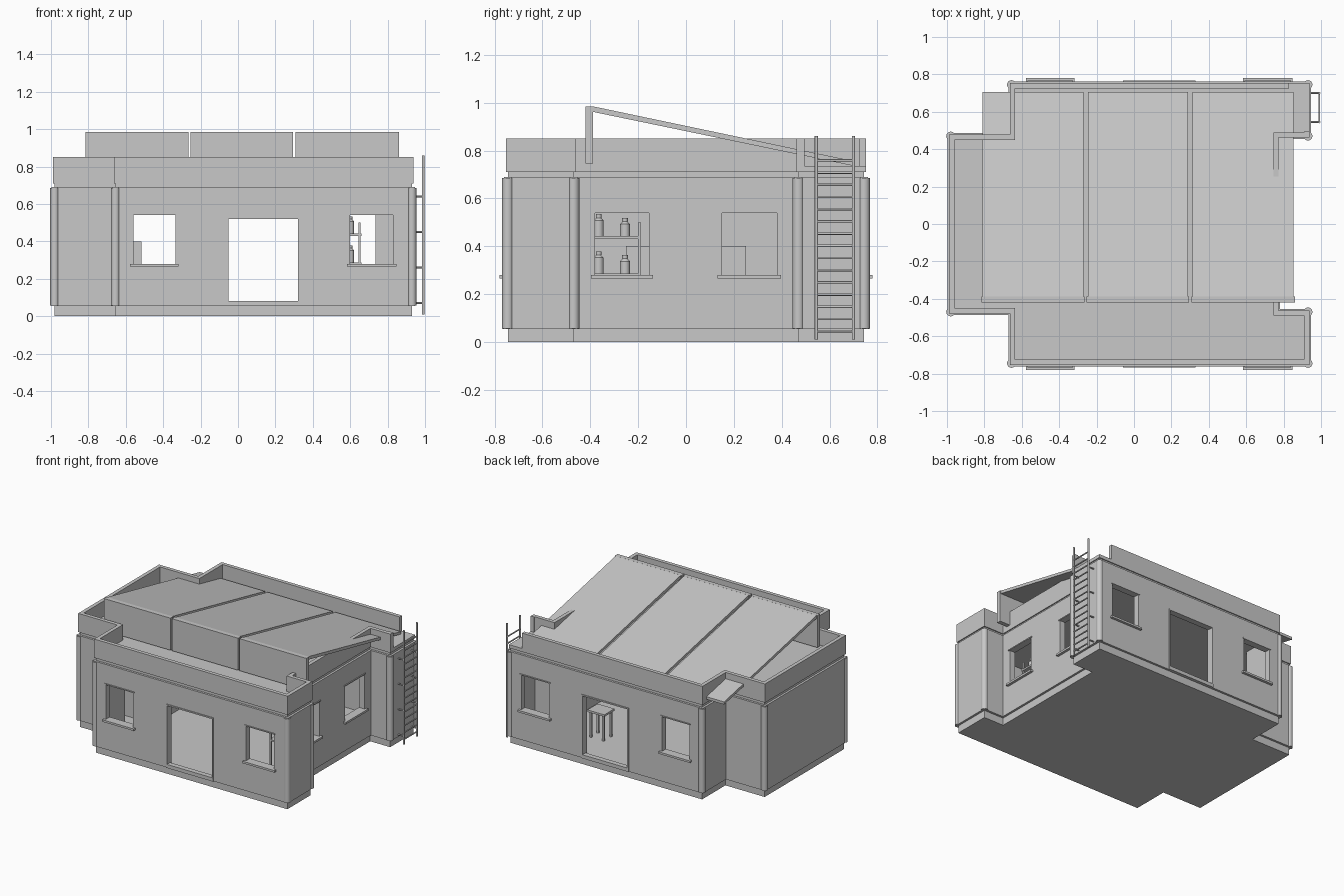
import bpy, bmesh, math
from mathutils import Vector

cube = bpy.data.objects.get("Cube")
if cube:
    bpy.data.objects.remove(cube, do_unlink=True)

grey = bpy.data.materials.new("plain grey")
grey.use_nodes = True
grey.diffuse_color = (0.58, 0.58, 0.58, 1)
grey.node_tree.nodes["Principled BSDF"].inputs["Base Color"].default_value = (0.58, 0.58, 0.58, 1)

# Footprint, counter-clockwise, with a left wing and a recess on the other side
HALF = [(-0.98, -0.47), (-0.655, -0.47), (-0.655, -0.745),
        (0.93, -0.745), (0.93, -0.47), (0.765, -0.47)]
FOOT = [Vector(p) for p in HALF + [(x, -y) for x, y in reversed(HALF)]]


def make(name, bm):
    bmesh.ops.recalc_face_normals(bm, faces=bm.faces)
    mesh = bpy.data.meshes.new(name)
    bm.to_mesh(mesh)
    bm.free()
    mesh.materials.append(grey)
    ob = bpy.data.objects.new(name, mesh)
    bpy.context.collection.objects.link(ob)
    return ob


def add_box(bm, x0, x1, y0, y1, z0, z1):
    v = [bm.verts.new((x, y, z)) for z in (z0, z1)
         for x, y in ((x0, y0), (x1, y0), (x1, y1), (x0, y1))]
    bm.faces.new(v[:4])
    bm.faces.new(v[4:])
    for i in range(4):
        j = (i + 1) % 4
        bm.faces.new((v[i], v[j], v[j + 4], v[i + 4]))


def boxes(name, items):
    bm = bmesh.new()
    for item in items:
        add_box(bm, *item)
    return make(name, bm)


def corners():
    for i, p in enumerate(FOOT):
        a = (p - FOOT[i - 1]).normalized()
        b = (FOOT[(i + 1) % len(FOOT)] - p).normalized()
        normal = Vector((a.y, -a.x)) + Vector((b.y, -b.x))
        yield p, normal, a.x * b.y - a.y * b.x > 0


def outline(d):
    return [p + n * d for p, n, convex in corners()]


def slab(name, d, z0, z1):
    bm = bmesh.new()
    low, high = [[bm.verts.new((p.x, p.y, z)) for p in outline(d)] for z in (z0, z1)]
    bm.faces.new(low)
    bm.faces.new(high)
    for i in range(len(low)):
        bm.faces.new((low[i - 1], low[i], high[i], high[i - 1]))
    return make(name, bm)


def ring(name, outer, inner, z0, z1):
    bm = bmesh.new()
    loops = [[bm.verts.new((p.x, p.y, z)) for p in outline(d)]
             for d, z in ((outer, z0), (outer, z1), (inner, z1), (inner, z0))]
    for k in range(4):
        a, b = loops[k - 1], loops[k]
        for i in range(len(a)):
            bm.faces.new((a[i - 1], a[i], b[i], b[i - 1]))
    return make(name, bm)


def cut(ob, items):
    cutter = boxes("opening_cutter", items)
    cutter.hide_render = True
    mod = ob.modifiers.new("openings", "BOOLEAN")
    mod.object, mod.operation, mod.solver = cutter, "DIFFERENCE", "EXACT"
    deps = bpy.context.evaluated_depsgraph_get()
    mesh = bpy.data.meshes.new_from_object(ob.evaluated_get(deps))
    ob.modifiers.clear()
    ob.data = mesh
    bpy.data.objects.remove(cutter, do_unlink=True)


def add_rod(bm, start, end, r0, r1=None, sides=10):
    a, b = Vector(start), Vector(end)
    r1 = r0 if r1 is None else r1
    made = bmesh.ops.create_cone(bm, cap_ends=True, segments=sides, radius1=r0,
                                 radius2=r1, depth=(b - a).length)["verts"]
    turn = (b - a).to_track_quat("Z", "Y")
    for v in made:
        v.co = turn @ v.co + (a + b) / 2


def smooth(ob):
    bpy.ops.object.select_all(action="DESELECT")
    ob.select_set(True)
    bpy.context.view_layer.objects.active = ob
    bpy.ops.object.shade_smooth_by_angle(angle=math.radians(40))


# Shell: base, walls, roof and parapet
slab("base", 0, 0, 0.06)
walls = ring("walls", 0.016, -0.03, 0.055, 0.69)
slab("roof", 0, 0.685, 0.735)
parapet = ring("parapet", 0.008, -0.02, 0.71, 0.85)

WINDOWS = [(-0.56, -0.335), (0.60, 0.83)]
SIDE_WINDOWS = [(-0.38, -0.155), (0.15, 0.38)]
DOOR = (-0.05, 0.32)
Z0, Z1 = 0.28, 0.54
# Separate short cutters for the front, back and recess walls
cut(walls, [(a, b, y, y + 0.2, z0, z1) for y in (-0.85, 0.65)
            for a, b, z0, z1 in [(*w, Z0, Z1) for w in WINDOWS] + [(*DOOR, 0.065, 0.525)]]
    + [(0.70, 0.85, a, b, Z0, Z1) for a, b in SIDE_WINDOWS])
# Roof access gap beside the ladder
cut(parapet, [(0.83, 1, 0.495, 1, 0.735, 1)])

# Rounded corner trims
bm = bmesh.new()
for p, n, convex in corners():
    if convex:
        add_rod(bm, (p.x, p.y, 0.057), (p.x, p.y, 0.685), 0.024, sides=16)
smooth(make("corner_trims", bm))

# Window sills, lintels and door frames
sills, lintels, frames = [], [], []
for s in (-1, 1):
    def facing(a, b, depth, z0, z1):
        y0, y1 = sorted((s * 0.73, s * depth))
        return (a, b, y0, y1, z0, z1)
    for a, b in WINDOWS:
        sills.append(facing(a - 0.018, b + 0.018, 0.78, 0.265, Z0))
        lintels.append(facing(a - 0.01, b + 0.01, 0.766, Z1, 0.548))
    a, b = DOOR
    frames.append(facing(a - 0.01, b + 0.01, 0.768, 0.055, 0.082))
    frames.append(facing(a - 0.01, b + 0.01, 0.767, 0.52, 0.53))
    frames.append(facing(a - 0.01, a, 0.767, 0.06, 0.53))
    frames.append(facing(b, b + 0.01, 0.767, 0.06, 0.53))
for a, b in SIDE_WINDOWS:
    sills.append((0.74, 0.80, a - 0.018, b + 0.018, 0.265, Z0))
    lintels.append((0.74, 0.787, a - 0.01, b + 0.01, Z1, 0.548))
boxes("window_sills", sills)
boxes("window_lintels", lintels)
boxes("door_frames", frames)

# Sloping roof panels, each with a slightly wider upright front plate
SLOPE = [(-0.39, 0.962), (0.705, 0.735), (0.705, 0.755), (-0.39, 0.985)]
PANELS = [(-0.815, -0.265), (-0.253, 0.295), (0.308, 0.86)]
bm = bmesh.new()
for x0, x1 in PANELS:
    left, right = [[bm.verts.new((x, y, z)) for y, z in SLOPE]
                   for x in (x0 + 0.006, x1 - 0.006)]
    bm.faces.new(left)
    bm.faces.new(right)
    for i in range(len(left)):
        bm.faces.new((left[i - 1], left[i], right[i], right[i - 1]))
make("roof_panels", bm)
boxes("panel_front_plates", [(x0, x1, -0.42, -0.388, 0.745, 0.985) for x0, x1 in PANELS])

# Ladder with wall brackets
bm = bmesh.new()
for y in (0.545, 0.70):
    add_rod(bm, (0.99, y, 0.01), (0.99, y, 0.86), 0.007)
    for k in range(4):
        add_rod(bm, (0.935, y, 0.07 + 0.19 * k), (0.99, y, 0.07 + 0.19 * k), 0.005)
for k in range(15):
    z = 0.045 + 0.051 * k
    add_rod(bm, (0.99, 0.545, z), (0.99, 0.70, z), 0.005)
smooth(make("ladder", bm))

# Shelf unit inside, with bottles
boxes("shelf_unit", [(0.54, 0.66, -0.40, -0.19, z, z + 0.012) for z in (0.275, 0.43)]
      + [(x, x + 0.013, y, y + 0.012, 0.06, 0.50)
         for x in (0.54, 0.643) for y in (-0.40, -0.20)])
bm = bmesh.new()
for z in (0.287, 0.442):
    for y, h in ((-0.365, 0.065), (-0.255, 0.05)):
        add_rod(bm, (0.60, y, z), (0.60, y, z + h), 0.021)
        add_rod(bm, (0.60, y, z + h), (0.60, y, z + h + 0.012), 0.021, 0.009)
        add_rod(bm, (0.60, y, z + h + 0.012), (0.60, y, z + h + 0.027), 0.012)
smooth(make("bottles", bm))

# Counter in the wing and a small stool
boxes("counter", [(-0.92, -0.515, -0.25, 0.25, 0.06, 0.40)])
boxes("stool", [(0.34, 0.48, 0.36, 0.48, 0.25, 0.265)]
      + [(x, x + 0.015, y, y + 0.015, 0.06, 0.25)
         for x in (0.35, 0.455) for y in (0.37, 0.455)])
